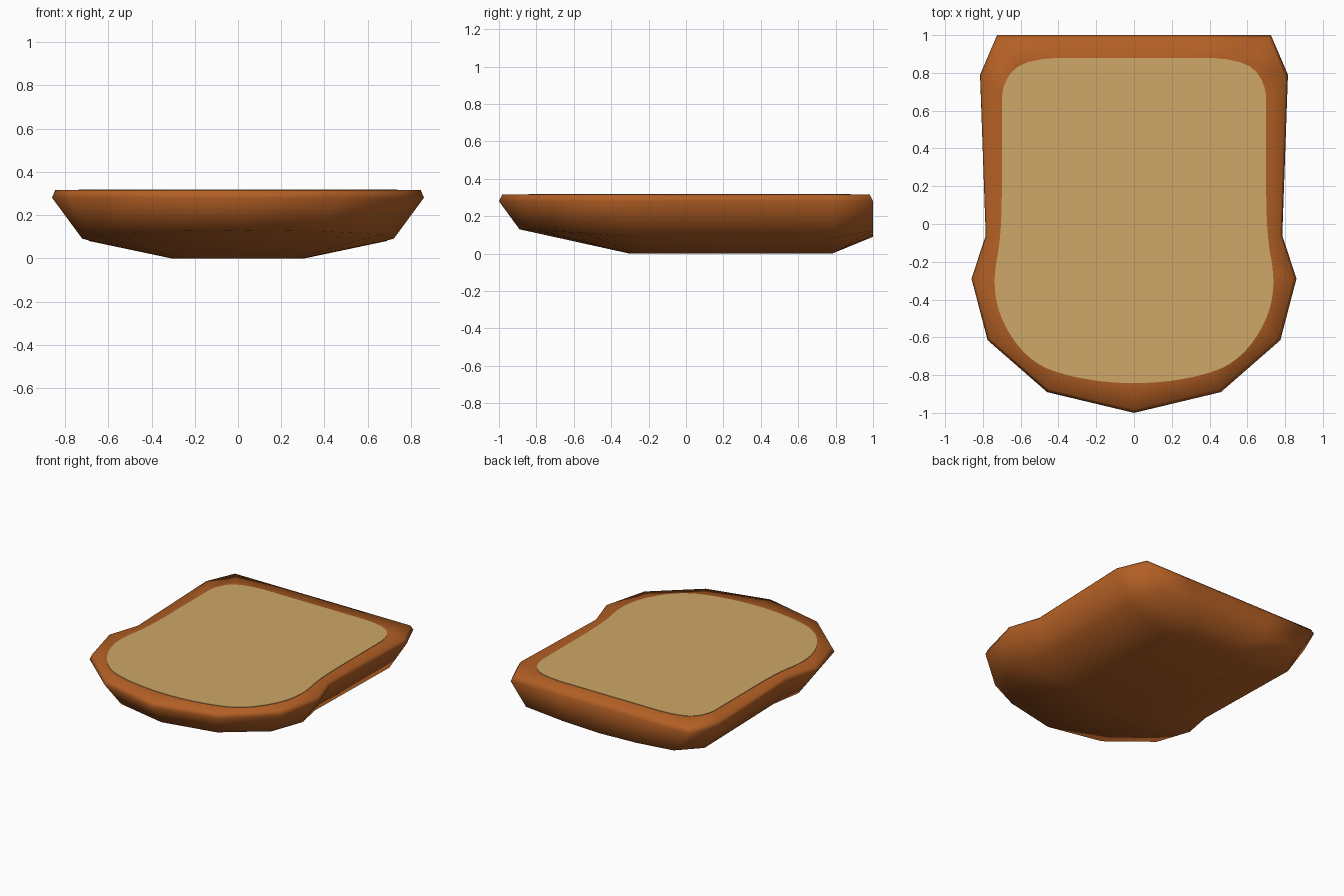
import bpy, bmesh, math

if "Cube" in bpy.data.objects:
    bpy.data.objects.remove(bpy.data.objects["Cube"])


def material(name, rgb):
    m = bpy.data.materials.new(name)
    m.diffuse_color = (*rgb, 1)
    m.use_nodes = True
    m.node_tree.nodes["Principled BSDF"].inputs["Base Color"].default_value = m.diffuse_color
    return m


def mirror_ring(half):
    # right half from front centre to back centre, mirrored to a closed loop
    return half + [(-p[0],) + tuple(p[1:]) for p in reversed(half[1:-1])]


def make_object(name, bm, mat, angle):
    bmesh.ops.recalc_face_normals(bm, faces=bm.faces)
    me = bpy.data.meshes.new(name)
    bm.to_mesh(me)
    bm.free()
    me.materials.append(mat)
    ob = bpy.data.objects.new(name, me)
    bpy.context.collection.objects.link(ob)
    bpy.ops.object.select_all(action='DESELECT')
    ob.select_set(True)
    bpy.context.view_layer.objects.active = ob
    bpy.ops.object.shade_smooth_by_angle(angle=math.radians(angle))
    return ob


def loft(rings):
    bm = bmesh.new()
    loops = [[bm.verts.new(p) for p in r] for r in rings]
    n = len(loops[0])
    for a, b in zip(loops, loops[1:]):
        for i in range(n):
            j = (i + 1) % n
            bm.faces.new((a[i], a[j], b[j], b[i]))
    bm.faces.new(loops[0])
    bm.faces.new(loops[-1])
    return bm


crust_mat = material("crust brown", (0.45, 0.115, 0.018))
crumb_mat = material("crumb tan", (0.62, 0.39, 0.135))

# crust: flat base, lower edge, widest edge, top rim
base = [(0, -.30), (.17, -.29), (.26, -.26), (.30, -.18), (.30, 0),
        (.31, .70), (.28, .78), (.14, .78), (0, .78)]
low = [(0, -.89, .13), (.39, -.80, .125), (.66, -.55, .11), (.72, -.28, .09),
       (.67, -.06, .08), (.69, .77, .08), (.60, 1, .125), (.30, 1, .10), (0, 1, .09)]
wide = [(0, -1), (.46, -.89), (.775, -.615), (.86, -.29), (.785, -.06),
        (.815, .79), (.725, 1), (.35, 1), (0, 1)]


def level(half, z, s=1.0):
    return mirror_ring([(x * s, y * s, z) for x, y in half])


crust = loft([level(base, 0), mirror_ring(low), level(wide, .28),
              level(wide, .315, .983), level(wide, .316, .84)])
make_object("crust", crust, crust_mat, 75)

# crumb: thin rounded plate on the top
pts = mirror_ring([(0, -.85), (.30, -.82), (.54, -.74), (.70, -.53), (.75, -.31),
                   (.70, -.05), (.70, .40), (.70, .88), (0, .88)])
for _ in range(3):  # corner cutting rounds the outline
    out = []
    for i, (x, y) in enumerate(pts):
        u, v = pts[(i + 1) % len(pts)]
        d = min(.25, .14 / math.hypot(u - x, v - y))
        out += [(x + (u - x) * d, y + (v - y) * d), (u - (u - x) * d, v - (v - y) * d)]
    pts = out
crumb = loft([[(x, y, z) for x, y in pts] for z in (.312, .319)])
make_object("crumb", crumb, crumb_mat, 30)
